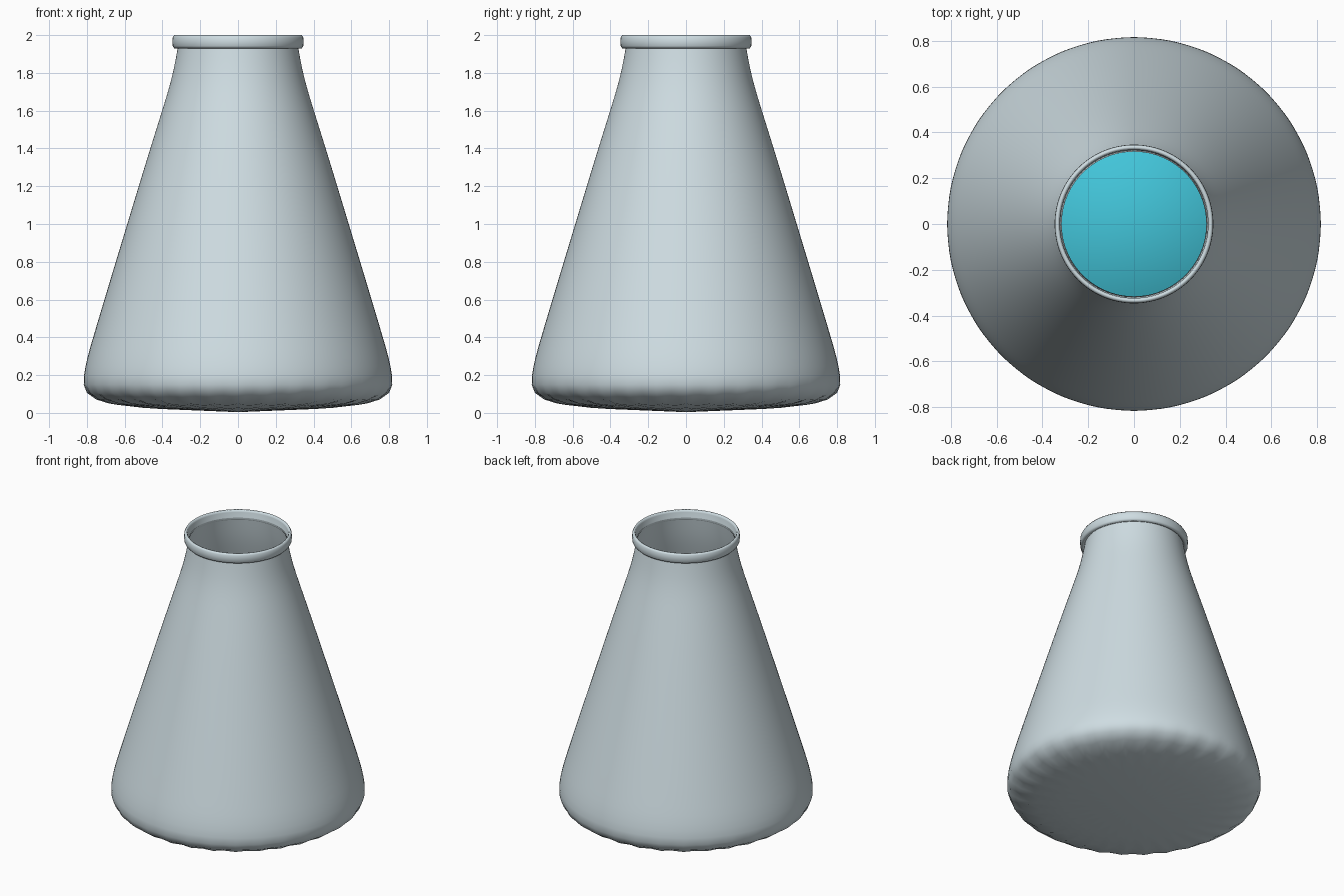
import bpy
import bmesh
from math import cos, sin, tau

cube = bpy.data.objects.get("Cube")
if cube:
    bpy.data.objects.remove(cube, do_unlink=True)


def make_material(name, colour):
    mat = bpy.data.materials.new(name)
    mat.use_nodes = True
    mat.diffuse_color = (*colour, 1)
    mat.node_tree.nodes["Principled BSDF"].inputs["Base Color"].default_value = (*colour, 1)
    return mat


def lathe(name, profile, sides, mat, closed=False, bottom=False, top=False):
    """Revolve (radius, height) points around z; optionally cap or close the profile."""
    bm = bmesh.new()
    rings = [[bm.verts.new((r * cos(tau * i / sides), r * sin(tau * i / sides), z))
              for i in range(sides)] for r, z in profile]
    pairs = list(zip(rings, rings[1:]))
    if closed:
        pairs.append((rings[-1], rings[0]))
    for low, high in pairs:
        for i in range(sides):
            j = (i + 1) % sides
            bm.faces.new((low[i], low[j], high[j], high[i]))
    if bottom:
        bm.faces.new(rings[0][::-1])
    if top:
        bm.faces.new(rings[-1])
    for face in bm.faces:
        face.smooth = True
    mesh = bpy.data.meshes.new(name)
    bm.to_mesh(mesh)
    bm.free()
    mesh.materials.append(mat)
    obj = bpy.data.objects.new(name, mesh)
    bpy.context.collection.objects.link(obj)
    return obj


glass = make_material("pale_grey_glass", (0.62, 0.72, 0.76))
cyan = make_material("cyan_liquid", (0.055, 0.56, 0.70))

# Conical body: the single bottom face subdivides into a soft scalloped base
body = lathe("flask_body",
             [(0.825, 0), (0.83, 0.2), (0.778, 0.38), (0.706, 0.62), (0.59, 1.0),
              (0.477, 1.37), (0.404, 1.6), (0.348, 1.78), (0.318, 1.95)],
             32, glass, bottom=True)
smooth = body.modifiers.new("rounding", "SUBSURF")
smooth.levels = smooth.render_levels = 2

# Rounded lip around the mouth
lathe("mouth_rim",
      [(0.316, 1.935), (0.338, 1.93), (0.346, 1.942), (0.347, 1.965), (0.346, 1.987),
       (0.338, 2.0), (0.329, 1.998), (0.324, 1.985), (0.323, 1.95)],
      96, glass, closed=True)

# Liquid filling the lower half, following the inside of the wall
lathe("liquid",
      [(0.66, 0.1), (0.77, 0.2), (0.745, 0.38), (0.68, 0.62), (0.60, 0.9)],
      64, cyan, bottom=True, top=True)
